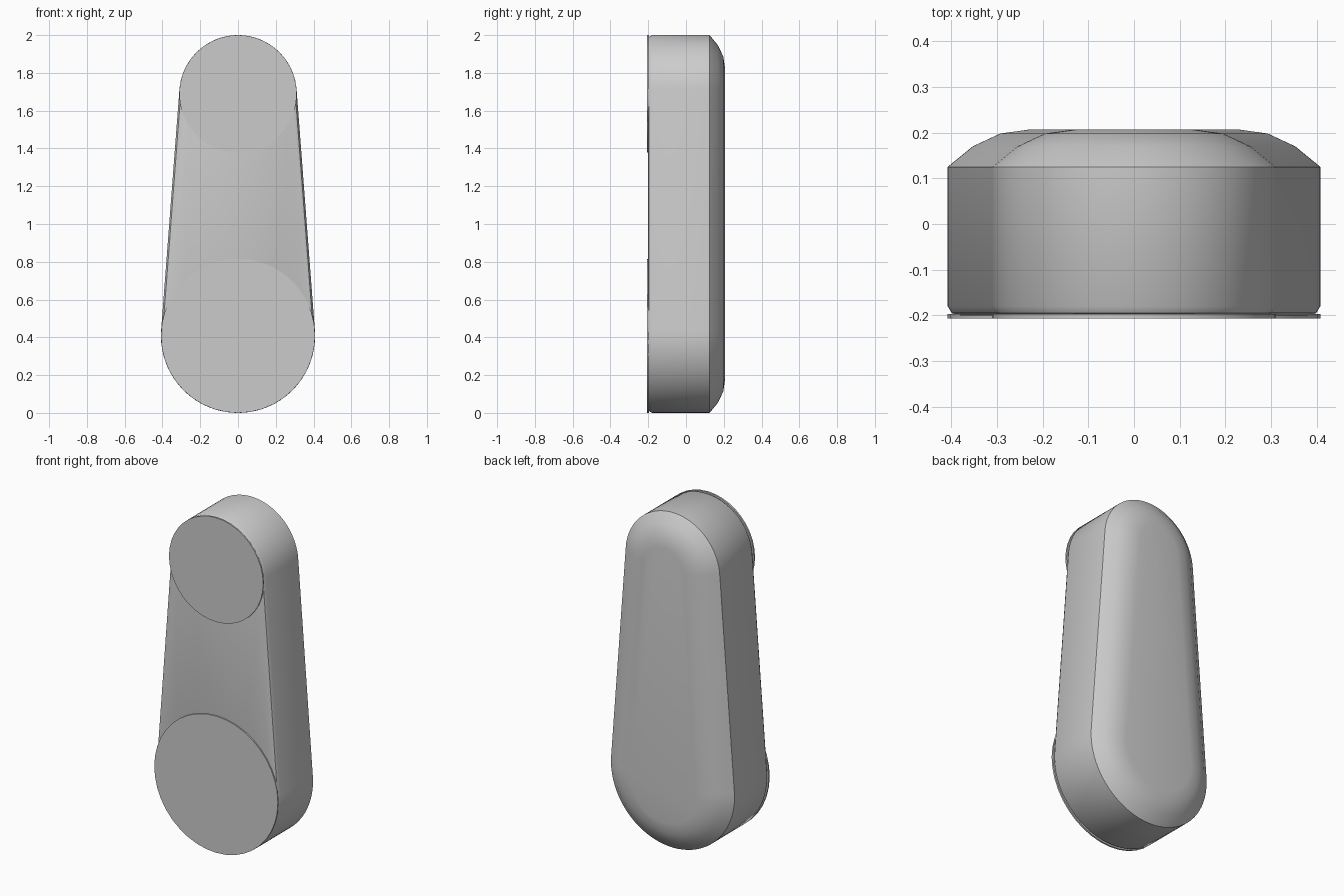
import bpy, bmesh
from math import asin, cos, sin, pi

# default cube
cube = bpy.data.objects.get("Cube")
if cube:
    bpy.data.objects.remove(cube, do_unlink=True)

# one grey material
grey = bpy.data.materials.new("plain grey")
grey.use_nodes = True
grey.diffuse_color = (0.6, 0.6, 0.6, 1)
grey.node_tree.nodes["Principled BSDF"].inputs["Base Color"].default_value = (0.6, 0.6, 0.6, 1)

LOW_R, TOP_R = 0.408, 0.311
LOW_Z, TOP_Z = LOW_R, 2 - TOP_R
STEPS = 40


def arc(radius, height, start, end):
    for i in range(STEPS + 1):
        a = start + (end - start) * i / STEPS
        yield radius * cos(a), height + radius * sin(a)


def tapered_outline(inset):
    """Two arcs joined by their common tangent lines."""
    t = asin((LOW_R - TOP_R) / (TOP_Z - LOW_Z))
    return (list(arc(TOP_R - inset, TOP_Z, t, pi - t))
            + list(arc(LOW_R - inset, LOW_Z, pi - t, 2 * pi + t)))


def loft(name, rings, angle):
    """Skin (y, outline) rings from front to back and close both ends."""
    bm = bmesh.new()
    loops = [[bm.verts.new((x, y, z)) for x, z in pts] for y, pts in rings]
    n = len(loops[0])
    for a, b in zip(loops, loops[1:]):
        for i in range(n):
            j = (i + 1) % n
            bm.faces.new((a[i], a[j], b[j], b[i]))
    bm.faces.new(loops[0])
    bm.faces.new(loops[-1])
    bmesh.ops.recalc_face_normals(bm, faces=bm.faces)
    mesh = bpy.data.meshes.new(name)
    bm.to_mesh(mesh)
    bm.free()
    mesh.materials.append(grey)
    obj = bpy.data.objects.new(name, mesh)
    bpy.context.collection.objects.link(obj)
    bpy.ops.object.select_all(action='DESELECT')
    obj.select_set(True)
    bpy.context.view_layer.objects.active = obj
    bpy.ops.object.shade_smooth_by_angle(angle=angle)
    return obj


# tapered body: softened front edge, straight wall, domed back edge
profile = [(-0.2, 0.02), (-0.195, 0.009), (-0.18, 0), (0.125, 0),
           (0.17, 0.055), (0.198, 0.115), (0.207, 0.18)]
loft("tapered_body", [(y, tapered_outline(d)) for y, d in profile], 0.6)

# thin round end plates on the front
for name, r, z in (("lower_disc", LOW_R, LOW_Z), ("upper_disc", TOP_R, TOP_Z)):
    circle = list(arc(r, z, 0, 2 * pi))[:-1]
    loft(name, [(-0.207, circle), (-0.197, circle)], 0.5)
